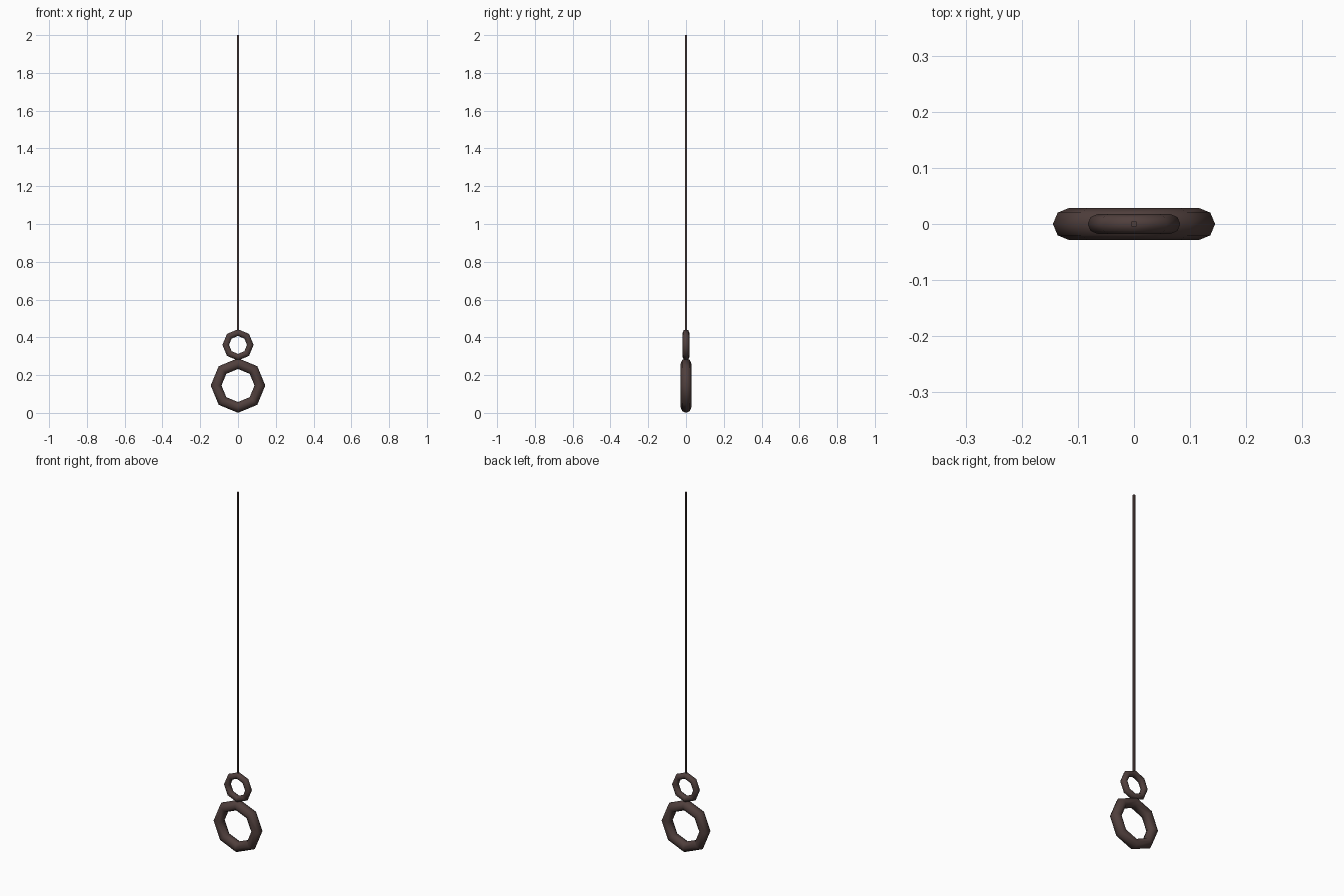
import bpy
import math

if "Cube" in bpy.data.objects:
    bpy.data.objects.remove(bpy.data.objects["Cube"])

iron = bpy.data.materials.new("dark_iron")
iron.diffuse_color = (0.08, 0.05, 0.046, 1)
iron.use_nodes = True
iron.node_tree.nodes["Principled BSDF"].inputs["Base Color"].default_value = iron.diffuse_color


def ring(name, z, major, minor):
    # Upright eight-sided ring with its hole facing the front
    bpy.ops.mesh.primitive_torus_add(
        major_segments=8, minor_segments=8, major_radius=major, minor_radius=minor,
        location=(0, 0, z), rotation=(math.pi / 2, 0, 0))
    obj = bpy.context.object
    obj.name = name
    obj.data.materials.append(iron)
    bpy.ops.object.shade_smooth()
    return obj


# Two stacked rings
ring("large_ring", 0.145, 0.116, 0.0285)
ring("small_ring", 0.36, 0.065, 0.0175)

# Thin square hanging rod, ending inside the top of the small ring
bottom, top, width = 0.43, 2.0, 0.009
bpy.ops.mesh.primitive_cube_add(size=1, location=(0, 0, (bottom + top) / 2))
rod = bpy.context.object
rod.name = "hanging_rod"
rod.scale = (width, width, top - bottom)
bpy.ops.object.transform_apply(location=False, rotation=False, scale=True)
rod.data.materials.append(iron)
